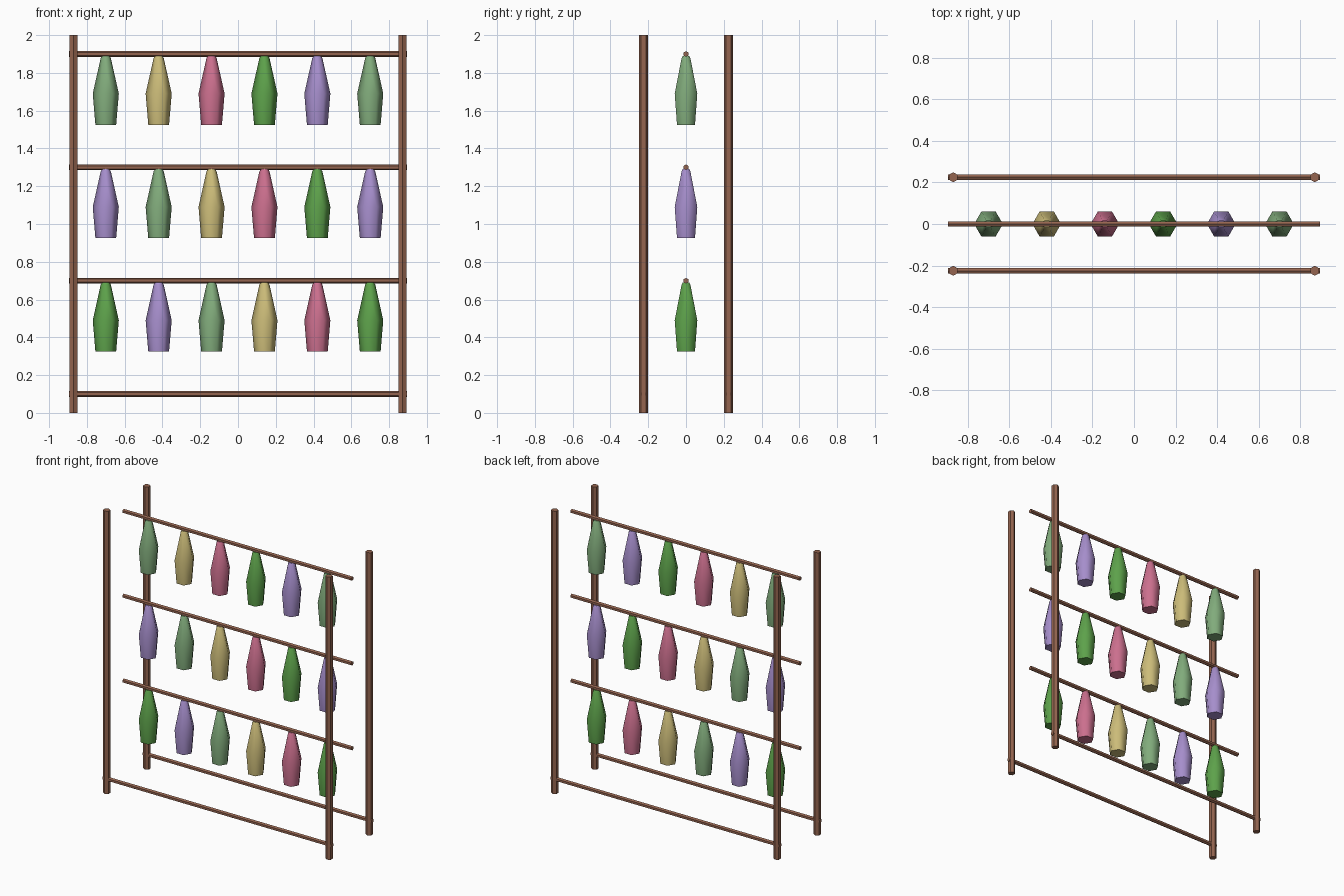
import bpy, bmesh
from math import radians
from mathutils import Matrix

cube = bpy.data.objects.get("Cube")
if cube:
    bpy.data.objects.remove(cube)


def material(name, colour):
    mat = bpy.data.materials.new(name)
    mat.use_nodes = True
    mat.diffuse_color = (*colour, 1)
    mat.node_tree.nodes["Principled BSDF"].inputs["Base Color"].default_value = (*colour, 1)
    return mat


wood = material("brown wood", (0.30, 0.13, 0.08))
fish_colours = [
    material("sage", (0.22, 0.41, 0.20)),
    material("sand", (0.60, 0.50, 0.19)),
    material("rose", (0.60, 0.16, 0.27)),
    material("green", (0.11, 0.36, 0.07)),
    material("lilac", (0.38, 0.27, 0.60)),
]


def add_object(name, bm, mat, smooth_angle=30):
    bmesh.ops.recalc_face_normals(bm, faces=bm.faces)
    mesh = bpy.data.meshes.new(name)
    bm.to_mesh(mesh)
    bm.free()
    mesh.materials.append(mat)
    obj = bpy.data.objects.new(name, mesh)
    bpy.context.collection.objects.link(obj)
    bpy.ops.object.select_all(action="DESELECT")
    obj.select_set(True)
    bpy.context.view_layer.objects.active = obj
    bpy.ops.object.shade_smooth_by_angle(angle=radians(smooth_angle))
    return obj


def pole(name, radius, length, location, along_x=False):
    """Six-sided wooden pole, upright or lying along x."""
    bm = bmesh.new()
    bmesh.ops.create_cone(bm, cap_ends=True, segments=6, radius1=radius,
                          radius2=radius, depth=length)
    # corners point along y on posts and along z on rails
    if along_x:
        turn = Matrix.Rotation(radians(90), 4, "Z") @ Matrix.Rotation(radians(90), 4, "X")
    else:
        turn = Matrix.Identity(4)
    bmesh.ops.transform(bm, matrix=Matrix.Translation(location) @ turn, verts=bm.verts)
    return add_object(name, bm, wood)


# Hanging body: (radius, height below the rail) rings, widest in the middle
PROFILE = [(0.020, -0.010), (0.027, -0.022), (0.069, -0.210), (0.055, -0.375)]


def hanging_fish(name, x, z, mat):
    bm = bmesh.new()
    rings = []
    for radius, drop in PROFILE:
        ring = bmesh.ops.create_circle(bm, segments=6, radius=radius)["verts"]
        place = Matrix.Translation((x, 0, z + drop)) @ Matrix.Rotation(radians(30), 4, "Z")
        bmesh.ops.transform(bm, matrix=place, verts=ring)
        rings.append(ring)
    for a, b in zip(rings, rings[1:]):
        for i in range(6):
            j = (i + 1) % 6
            bm.faces.new((a[i], a[j], b[j], b[i]))
    bm.faces.new(rings[0])
    bm.faces.new(rings[-1])
    return add_object(name, bm, mat, 62)


# Four corner posts and the two low rails joining them
for side_y, depth_name in ((-0.225, "front"), (0.225, "back")):
    for side_x, side_name in ((-0.87, "right"), (0.87, "left")):
        pole(f"{depth_name}_{side_name}_post", 0.024, 2, (side_x, side_y, 1))
    pole(f"{depth_name}_base_rail", 0.015, 1.79, (0, side_y, 0.1), along_x=True)

# Three drying rails, each with six hanging fish in a shifting colour order
for row in range(3):
    z = 1.9 - 0.6 * row
    pole(f"drying_rail_{row + 1}", 0.015, 1.79, (0, 0, z), along_x=True)
    for i in range(6):
        hanging_fish(f"hanging_fish_{row + 1}_{i + 1}", 0.28 * i - 0.7, z,
                     fish_colours[(i - row) % 5])
